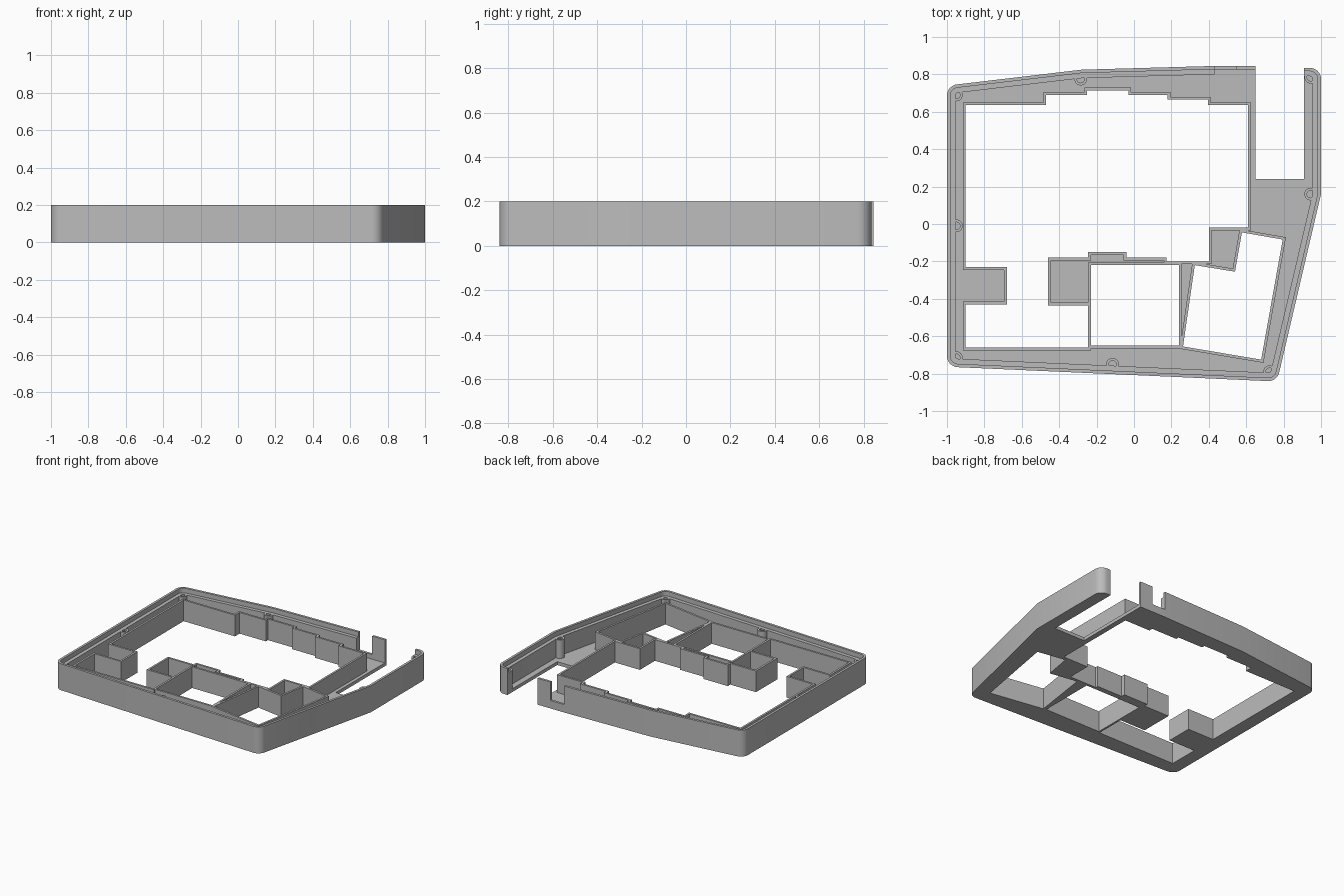
import bpy, bmesh, math
from mathutils import Vector

cube = bpy.data.objects.get("Cube")
if cube:
    bpy.data.objects.remove(cube, do_unlink=True)

GREY = (0.5, 0.5, 0.5, 1)
mat = bpy.data.materials.new("plain grey")
mat.use_nodes = True
mat.diffuse_color = GREY
mat.node_tree.nodes["Principled BSDF"].inputs["Base Color"].default_value = GREY

HEIGHT, LEDGE, INNER, FLOOR = 0.2, 0.165, 0.16, 0.025
LIP, SHELF, THIN, RADIUS = 0.018, 0.045, 0.015, 0.06


def offset(path, dist, closed=False):
    """Shift a path to its left with mitred corners."""
    pts = [Vector(p) for p in path]
    n = len(pts)
    result = []
    for i, p in enumerate(pts):
        before = pts[i - 1] if closed or i > 0 else None
        after = pts[(i + 1) % n] if closed or i < n - 1 else None
        dirs = []
        if before is not None:
            dirs.append((p - before).normalized())
        if after is not None:
            dirs.append((after - p).normalized())
        normals = [Vector((-d.y, d.x)) for d in dirs]
        a, b = normals[0], normals[-1]
        result.append(p + (a + b) * dist / (1 + a.dot(b)))
    return result


def rounded(path, radius, steps=8):
    """Round the sharp corners of an open path."""
    pts = [Vector(p) for p in path]
    result = [pts[0]]
    for a, p, b in zip(pts, pts[1:], pts[2:]):
        u, v = (a - p).normalized(), (b - p).normalized()
        half = u.angle(v) / 2
        if half > math.radians(65):
            result.append(p)
            continue
        reach = min(radius / math.tan(half), (a - p).length * 0.9, (b - p).length * 0.9)
        r = reach * math.tan(half)
        centre = p + (u + v).normalized() * r / math.sin(half)
        start, end = p + u * reach - centre, p + v * reach - centre
        for k in range(steps + 1):
            result.append(centre + start.lerp(end, k / steps).normalized() * r)
    return result + [pts[-1]]


def slab(name, loops, z0, z1):
    """Filled outline, with any inner loops left open, between two heights."""
    curve = bpy.data.curves.new(name, "CURVE")
    curve.dimensions, curve.fill_mode = "2D", "BOTH"
    curve.extrude = (z1 - z0) / 2
    for loop in loops:
        spline = curve.splines.new("POLY")
        spline.points.add(len(loop) - 1)
        for point, p in zip(spline.points, loop):
            point.co = (p[0], p[1], 0, 1)
        spline.use_cyclic_u = True
    temp = bpy.data.objects.new(name + " outline", curve)
    bpy.context.collection.objects.link(temp)
    bpy.context.view_layer.update()
    mesh = bpy.data.meshes.new_from_object(
        temp.evaluated_get(bpy.context.evaluated_depsgraph_get()))
    bpy.data.objects.remove(temp, do_unlink=True)

    bm = bmesh.new()
    bm.from_mesh(mesh)
    bmesh.ops.remove_doubles(bm, verts=bm.verts, dist=0.0001)
    bmesh.ops.translate(bm, verts=bm.verts, vec=(0, 0, (z0 + z1) / 2))
    bmesh.ops.recalc_face_normals(bm, faces=bm.faces)
    bm.to_mesh(mesh)
    bm.free()
    mesh.name = name
    mesh.materials.clear()
    mesh.materials.append(mat)
    obj = bpy.data.objects.new(name, mesh)
    bpy.context.collection.objects.link(obj)
    bpy.ops.object.select_all(action="DESELECT")
    obj.select_set(True)
    bpy.context.view_layer.objects.active = obj
    bpy.ops.object.shade_smooth_by_angle(angle=math.radians(30))
    return obj


def outer_strip(name, path, thick, z0, z1):
    inner = rounded(offset(path, thick), RADIUS - thick)
    slab(name, [rounded(path, RADIUS) + inner[::-1]], z0, z1)


def circle(x, y, r, n=24):
    return [(x + r * math.cos(math.tau * i / n), y + r * math.sin(math.tau * i / n))
            for i in range(n)]


# Outer edge, from the back notch round to the free arm
tab = [(0.65, 0.845), (0.545, 0.845)]
gap = [tab[-1], (0.43, 0.845)]
shell = [gap[-1], (-0.28, 0.825), (-1, 0.74), (-1, -0.763),
         (0.765, -0.842), (1, 0.16), (1, 0.835), (0.91, 0.835)]
notch = [(0.91, 0.24), (0.65, 0.24)]

# Openings, listed clockwise
main_opening = [
    (-0.9, -0.66), (-0.9, -0.43), (-0.68, -0.43), (-0.68, -0.23), (-0.9, -0.23),
    (-0.9, 0.635), (-0.47, 0.635), (-0.47, 0.69), (-0.25, 0.69), (-0.25, 0.715),
    (-0.03, 0.715), (-0.03, 0.69), (0.18, 0.69), (0.18, 0.665), (0.395, 0.665),
    (0.395, 0.635), (0.61, 0.635), (0.61, -0.02), (0.4, -0.02), (0.4, -0.2),
    (0.175, -0.2), (0.175, -0.18), (-0.04, -0.18), (-0.04, -0.15), (-0.245, -0.15),
    (-0.245, -0.18), (-0.46, -0.18), (-0.46, -0.435), (-0.245, -0.435), (-0.245, -0.66)]
square_opening = [(-0.23, -0.65), (-0.23, -0.22), (0.24, -0.22), (0.24, -0.65)]
tilted_opening = [(0.262, -0.655), (0.325, -0.22), (0.54, -0.255),
                  (0.577, -0.045), (0.795, -0.083), (0.68, -0.725)]
openings = {"main": main_opening, "square": square_opening, "tilted": tilted_opening}

# Floor plate
slab("floor", [rounded(tab + shell, RADIUS) + notch] + list(openings.values()), 0, FLOOR)

# Outer wall with its inner ledge, cable gap and end tab
outer_strip("outer_wall", shell, LIP, 0, HEIGHT)
outer_strip("wall_ledge", shell, SHELF, 0, LEDGE)
outer_strip("cable_gap_sill", gap, LIP, 0, 0.06)
outer_strip("end_tab", tab, LIP, 0, HEIGHT)

# Thin walls around the openings
for label, loop in openings.items():
    slab(label + "_opening_wall", [loop, offset(loop, THIN, True)], 0, INNER)

# Screw posts
posts = [(-0.95, 0.69), (-0.285, 0.775), (-0.95, -0.01), (-0.95, -0.715),
         (-0.115, -0.75), (0.725, -0.79), (0.945, 0.16), (0.945, 0.785)]
for i, (x, y) in enumerate(posts, 1):
    slab(f"screw_post_{i}", [circle(x, y, 0.034), circle(x, y, 0.02)], FLOOR / 2, LEDGE)
